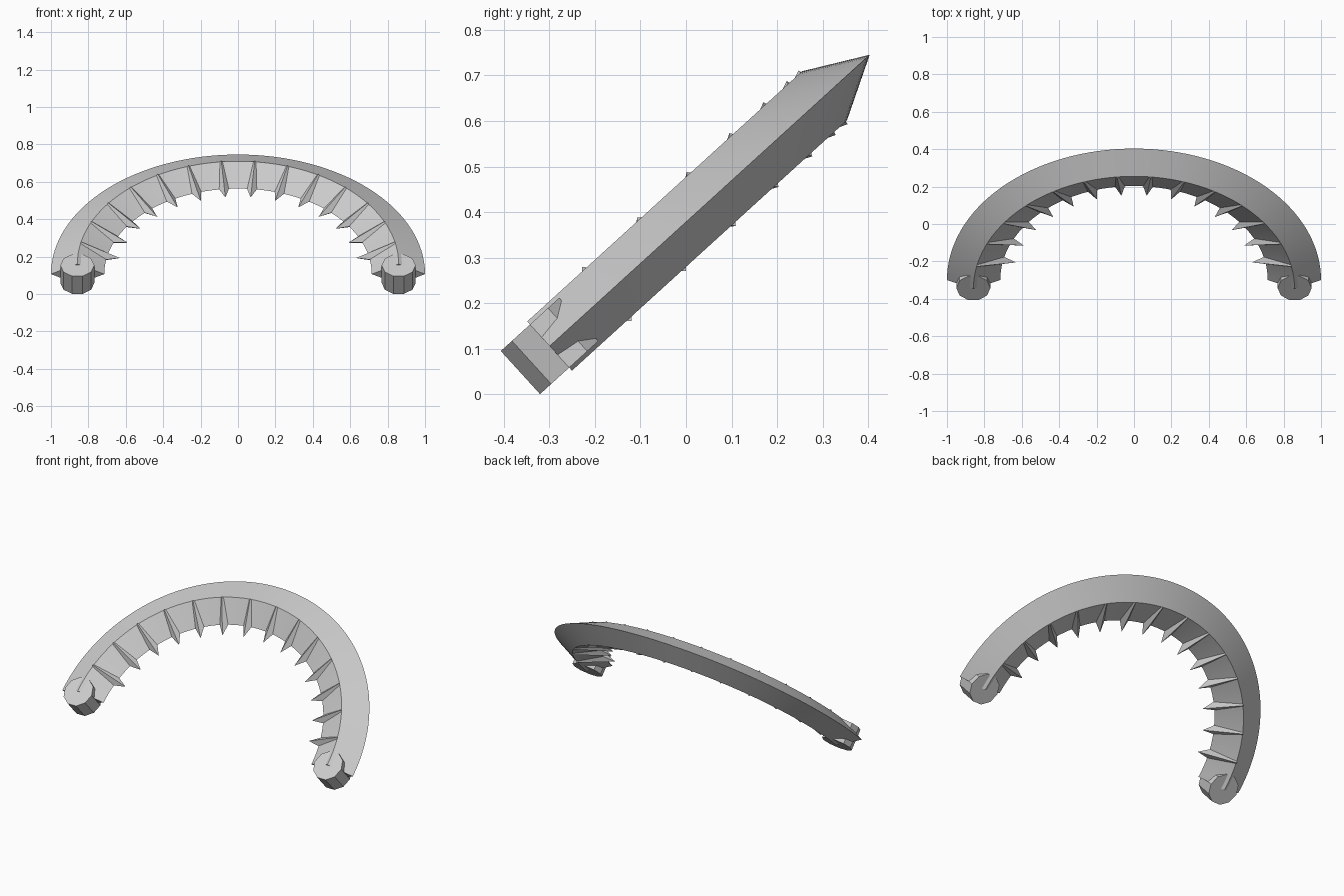
import bpy, bmesh, math
from mathutils import Matrix, Vector

if "Cube" in bpy.data.objects:
    bpy.data.objects.remove(bpy.data.objects["Cube"], do_unlink=True)

# Single flat colour
grey = bpy.data.materials.new("light grey")
grey.use_nodes = True
colour = (0.6, 0.6, 0.6, 1)
grey.diffuse_color = colour
grey.node_tree.nodes["Principled BSDF"].inputs["Base Color"].default_value = colour

# Local frame: x sideways, y along the arch, z through its thickness
TILT = math.radians(42.3)
CENTRE_Y, CENTRE_Z, SQUASH = -0.15, 0.28, 0.95
OUTER, RIDGE, INNER, HALF = 1.0, 0.859, 0.715, 0.073
PLACE = Matrix.Rotation(TILT, 4, "X") @ Matrix.Translation((0, CENTRE_Y, CENTRE_Z))


def arch_point(radius, angle, height):
    return Vector((radius * math.sin(angle), radius * math.cos(angle) * SQUASH, height))


def finish(name, bm, smooth=False):
    bmesh.ops.recalc_face_normals(bm, faces=bm.faces[:])
    bm.transform(PLACE)
    mesh = bpy.data.meshes.new(name)
    bm.to_mesh(mesh)
    bm.free()
    mesh.materials.append(grey)
    ob = bpy.data.objects.new(name, mesh)
    bpy.context.collection.objects.link(ob)
    if smooth:
        bpy.ops.object.select_all(action="DESELECT")
        ob.select_set(True)
        bpy.context.view_layer.objects.active = ob
        bpy.ops.object.shade_smooth_by_angle(angle=math.radians(25))
    return ob


# Half-circle band with a diamond section
bm = bmesh.new()
section = [(OUTER, 0), (RIDGE, HALF), (INNER, 0), (RIDGE, -HALF)]
STEPS = 64
rings = []
for i in range(STEPS + 1):
    angle = math.pi * (i / STEPS - 0.5)
    rings.append([bm.verts.new(arch_point(r, angle, h)) for r, h in section])
for a, b in zip(rings, rings[1:]):
    for k in range(4):
        n = (k + 1) % 4
        bm.faces.new((a[k], a[n], b[n], b[k]))
bm.faces.new(rings[0])
bm.faces.new(rings[-1])
finish("arched_band", bm, smooth=True)

# Four-sided spikes pointing inward
BASE, TIP = 0.08, 0.645
for i in range(14):
    angle = math.radians(12 * i - 78)
    centre = arch_point(RIDGE, angle, 0)
    apex_at = arch_point(TIP, angle, 0)
    side = (apex_at - centre).cross(Vector((0, 0, 1))).normalized() * BASE
    up = Vector((0, 0, BASE))
    bm = bmesh.new()
    base = [bm.verts.new(centre + d) for d in (up, side, -up, -side)]
    apex = bm.verts.new(apex_at)
    bm.faces.new(base)
    for k in range(4):
        bm.faces.new((base[k], base[(k + 1) % 4], apex))
    finish(f"spike_{i + 1}", bm)

# Ten-sided end caps
for name, sign in (("left_end_cap", 1), ("right_end_cap", -1)):
    bm = bmesh.new()
    spin = Matrix.Translation((sign * RIDGE, 0, 0)) @ Matrix.Rotation(math.pi / 2, 4, "Z")
    bmesh.ops.create_cone(bm, cap_ends=True, segments=10, radius1=0.091,
                          radius2=0.091, depth=0.128, matrix=spin)
    finish(name, bm)
